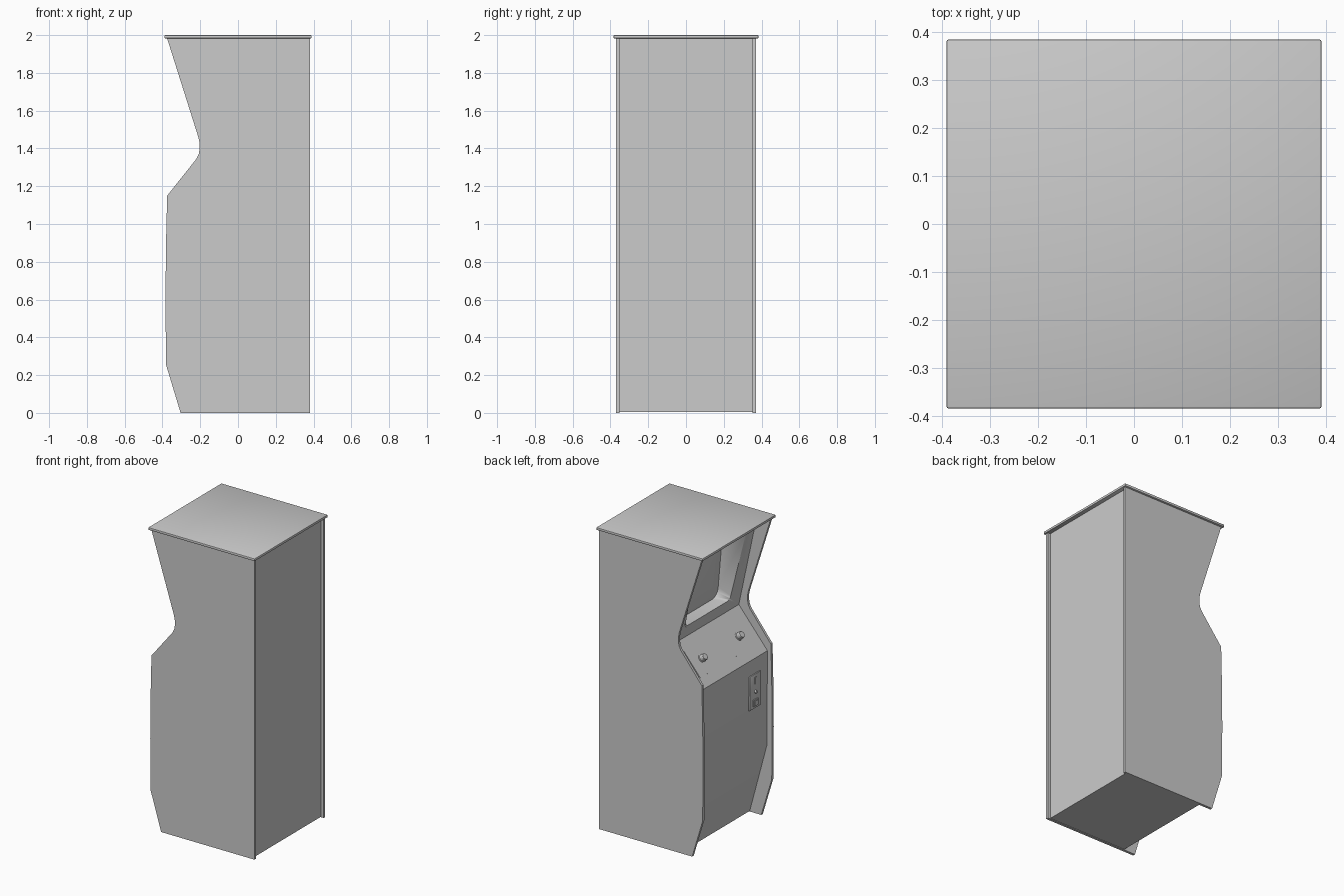
import bpy, bmesh, math
from mathutils import Vector

if "Cube" in bpy.data.objects:
    bpy.data.objects.remove(bpy.data.objects["Cube"])


def make(name, bm, smooth=30):
    bmesh.ops.recalc_face_normals(bm, faces=bm.faces)
    me = bpy.data.meshes.new(name)
    bm.to_mesh(me)
    bm.free()
    ob = bpy.data.objects.new(name, me)
    bpy.context.collection.objects.link(ob)
    bpy.ops.object.select_all(action='DESELECT')
    ob.select_set(True)
    bpy.context.view_layer.objects.active = ob
    bpy.ops.object.shade_smooth_by_angle(angle=math.radians(smooth))
    return ob


def extrude_profile(name, pts, y0, y1):
    bm = bmesh.new()
    face = bm.faces.new([bm.verts.new((x, y0, z)) for x, z in pts])
    geo = bmesh.ops.extrude_face_region(bm, geom=[face])['geom']
    bmesh.ops.translate(bm, vec=(0, y1 - y0, 0),
                        verts=[v for v in geo if isinstance(v, bmesh.types.BMVert)])
    return make(name, bm)


def loft(name, rings):
    bm = bmesh.new()
    loops = [[bm.verts.new(p) for p in r] for r in rings]
    for a, b in zip(loops, loops[1:]):
        for i in range(len(a)):
            j = (i + 1) % len(a)
            bm.faces.new((a[i], a[j], b[j], b[i]))
    bm.faces.new(loops[0])
    bm.faces.new(loops[-1])
    return make(name, bm)


def box(name, loc, size, normal=None, bevel=0.0):
    bm = bmesh.new()
    bmesh.ops.create_cube(bm, size=1)
    bmesh.ops.scale(bm, vec=size, verts=bm.verts)
    if bevel:
        bmesh.ops.bevel(bm, geom=bm.edges[:], offset=bevel, segments=2,
                        profile=0.5, affect='EDGES')
    ob = make(name, bm)
    ob.location = loc
    if normal:
        ob.rotation_euler = (0, math.atan2(normal.x, normal.z), 0)
    return ob


def rounded_ring(bottom, top, half_b, half_t, r):
    # rounded trapezoid standing between two (x, z) points
    b, t = Vector(bottom), Vector(top)
    length = (t - b).length
    out = []
    for k, (sy, sv) in enumerate(((1, 1), (-1, 1), (-1, 0), (1, 0))):
        half = half_t if sv else half_b
        for i in range(7):
            a = math.radians(90 * k + 15 * i)
            y = sy * (half - r) + r * math.cos(a)
            v = (length - r if sv else r) + r * math.sin(a)
            p = b.lerp(t, v / length)
            out.append(Vector((p.x, y, p.y)))
    return out


# side panels
side = [(-0.304, 0), (0.38, 0), (0.38, 1.985), (-0.376, 1.985), (-0.21, 1.46),
        (-0.204, 1.43), (-0.203, 1.40), (-0.208, 1.37), (-0.22, 1.345),
        (-0.375, 1.15), (-0.381, 0.90), (-0.384, 0.60), (-0.381, 0.255)]
for name, s in (("left_side_panel", 1), ("right_side_panel", -1)):
    extrude_profile(name, side, s * 0.353, s * 0.37)

# cabinet body with sloped kick, control shelf and leaning bezel
body_profile = [(0.362, 0.004), (-0.22, 0.004), (-0.345, 0.47), (-0.35, 1.10),
                (-0.14, 1.35), (-0.276, 1.985), (0.362, 1.985)]
body = extrude_profile("cabinet_body", body_profile, -0.3535, 0.3535)

# tapered screen recess
outer = rounded_ring((-0.157, 1.43), (-0.265, 1.93), 0.235, 0.265, 0.03)
inner = rounded_ring((-0.085, 1.445), (-0.11, 1.84), 0.21, 0.22, 0.06)
front = [o.lerp(i, -0.15) for o, i in zip(outer, inner)]
cutter = loft("screen_recess_cutter", [front, inner])
cutter.hide_render = True
mod = body.modifiers.new("recess", 'BOOLEAN')
mod.object = cutter
mod.solver = 'EXACT'
bpy.context.view_layer.objects.active = body
bpy.ops.object.modifier_apply(modifier=mod.name)
bpy.data.objects.remove(cutter)

# bulging screen glass
centre = sum(inner, Vector()) / len(inner)
rings = []
for f in (1.0, 0.85, 0.7, 0.5, 0.3, 0.1):
    bulge = Vector((-0.025 * (1 - f * f), 0, 0))
    rings.append([centre.lerp(p, f) + bulge for p in inner])
loft("screen_glass", rings)

# top board
box("top_board", (0, 0, 1.9915), (0.78, 0.767, 0.017), bevel=0.004)

# control panel overlay and two dials
low, high = Vector((-0.35, 0, 1.10)), Vector((-0.14, 0, 1.35))
slope = (high - low).normalized()
normal = Vector((-slope.z, 0, slope.x))
middle = low.lerp(high, 0.5)
box("control_plate", middle, (0.19, 0.58, 0.006), normal)
for name, y in (("left_dial", 0.185), ("right_dial", -0.2)):
    bm = bmesh.new()
    loops = []
    for r, h in ((0.028, 0.0), (0.028, 0.006), (0.023, 0.008), (0.022, 0.03), (0.019, 0.034)):
        loops.append([bm.verts.new((r * math.cos(i * math.tau / 24),
                                    r * math.sin(i * math.tau / 24), h)) for i in range(24)])
    for a, b in zip(loops, loops[1:]):
        for i in range(24):
            j = (i + 1) % 24
            bm.faces.new((a[i], a[j], b[j], b[i]))
    bm.faces.new(loops[0])
    bm.faces.new(loops[-1])
    dial = make(name, bm)
    dial.location = middle + Vector((0, y, 0))
    dial.rotation_euler = (0, math.atan2(normal.x, normal.z), 0)

# coin plate with slot, button and return cup
y = -0.217
box("coin_plate", (-0.35, y, 0.887), (0.012, 0.115, 0.225), bevel=0.002)
box("coin_slot", (-0.356, y, 0.957), (0.008, 0.012, 0.045))
box("coin_return_frame", (-0.357, y, 0.812), (0.008, 0.05, 0.045))
box("coin_return_flap", (-0.361, y, 0.810), (0.006, 0.034, 0.03))
bm = bmesh.new()
bmesh.ops.create_cone(bm, cap_ends=True, segments=20, radius1=0.011, radius2=0.009, depth=0.014)
button = make("coin_button", bm)
button.location = (-0.36, y, 0.883)
button.rotation_euler = (0, -math.pi / 2, 0)
